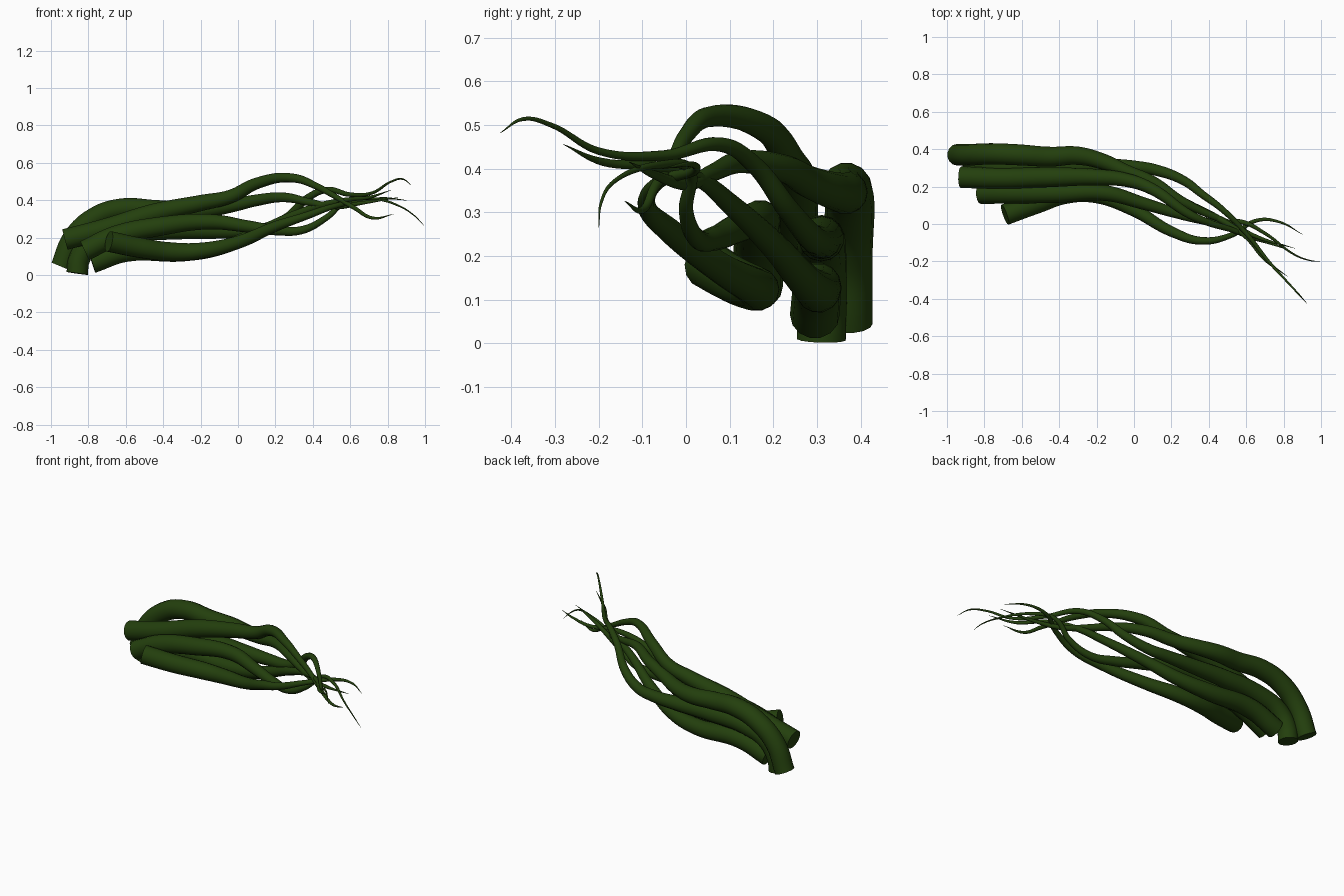
import bpy

# dark green skin
green = bpy.data.materials.new("dark_green")
green.diffuse_color = (0.017, 0.05, 0.004, 1)


def radius_at(x):
    """Thickness along the length, thick at the root and thin at the tip."""
    stops = [(-1, .058), (-.6, .056), (-.35, .051), (-.2, .044), (0, .035),
             (.2, .028), (.4, .019), (.6, .012), (.8, .006), (1, .002)]
    for (x0, r0), (x1, r1) in zip(stops, stops[1:]):
        if x <= x1:
            return r0 + (r1 - r0) * (x - x0) / (x1 - x0)
    return .002


def tendril(name, points):
    """Tapered round tube swept along a smooth path."""
    curve = bpy.data.curves.new(name, 'CURVE')
    curve.dimensions = '3D'
    curve.resolution_u = 8
    curve.bevel_depth = 1.0
    curve.bevel_resolution = 5
    curve.use_fill_caps = True
    spline = curve.splines.new('BEZIER')
    spline.bezier_points.add(len(points) - 1)
    for i, (bp, p) in enumerate(zip(spline.bezier_points, points)):
        bp.co = p
        bp.handle_left_type = bp.handle_right_type = 'AUTO'
        bp.radius = .0008 if i == len(points) - 1 else radius_at(p[0])
    curve.materials.append(green)
    obj = bpy.data.objects.new(name, curve)
    bpy.context.collection.objects.link(obj)
    bpy.ops.object.select_all(action='DESELECT')
    obj.select_set(True)
    bpy.context.view_layer.objects.active = obj
    bpy.ops.object.convert(target='MESH')
    bpy.ops.object.shade_smooth_by_angle()


# rearmost tendril, arching up from the ground and staying high
tendril("back_tendril", [
    (-.945, .37, .045), (-.88, .37, .2), (-.76, .375, .31), (-.62, .37, .355),
    (-.45, .36, .35), (-.3, .365, .345), (-.17, .335, .35), (-.04, .28, .37),
    (.1, .225, .4), (.25, .125, .415), (.38, .06, .39), (.52, 0, .365),
    (.66, -.07, .385), (.86, -.13, .415)])

# highest tendril
tendril("upper_tendril", [
    (-.925, .25, .19), (-.7, .245, .25), (-.45, .25, .33), (-.2, .25, .385),
    (-.04, .235, .42), (.1, .185, .49), (.3, .05, .518), (.42, 0, .475),
    (.52, -.03, .42), (.62, -.07, .36), (.72, -.1, .305), (.83, -.14, .325)])

# tendril from the ground that runs level, then ends in the longest whip
tendril("middle_tendril", [
    (-.86, .31, .009), (-.85, .312, .08), (-.79, .312, .17), (-.65, .31, .225),
    (-.4, .31, .24), (-.15, .31, .235), (.02, .303, .235), (.13, .285, .245),
    (.26, .235, .305), (.37, .155, .41), (.47, .08, .455), (.6, -.05, .43),
    (.72, -.2, .44), (.82, -.31, .5), (.88, -.375, .513), (.925, -.425, .482)])

# tendril that dips before the crossing
tendril("dipping_tendril", [
    (-.82, .165, .13), (-.65, .165, .21), (-.42, .165, .26), (-.15, .165, .285),
    (.05, .11, .26), (.2, .065, .24), (.34, .025, .24), (.47, 0, .305),
    (.58, .01, .395), (.7, -.05, .41), (.86, -.165, .37), (.94, -.195, .32),
    (.995, -.2, .265)])

# lowest tendril
tendril("lower_tendril", [
    (-.78, .295, .065), (-.6, .3, .125), (-.3, .3, .12), (-.1, .27, .145),
    (.1, .2, .225), (.3, .1, .32), (.45, .03, .375), (.6, -.07, .405),
    (.7, -.19, .415), (.82, -.28, .455)])

# front tendril, swinging forward before the crossing
tendril("front_tendril", [
    (-.69, .05, .18), (-.52, .11, .145), (-.36, .16, .125), (-.2, .155, .13),
    (0, .075, .175), (.2, -.04, .26), (.36, -.09, .315), (.52, -.06, .37),
    (.66, .02, .395), (.78, .01, .41), (.9, -.055, .4)])
